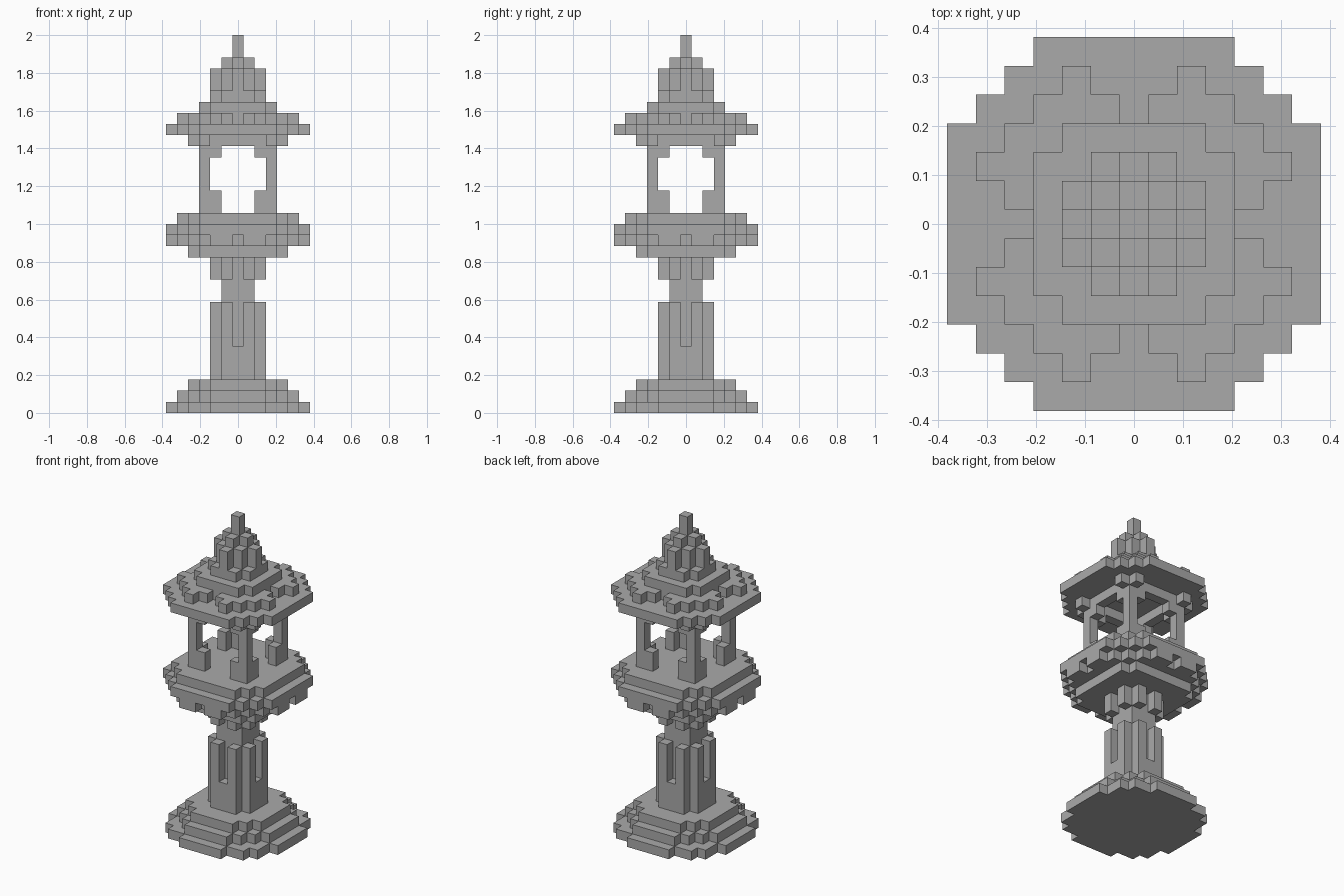
import bpy
import bmesh

if "Cube" in bpy.data.objects:
    bpy.data.objects.remove(bpy.data.objects["Cube"], do_unlink=True)

U = 2 / 34   # block size
R = range(-6, 7)

stone = bpy.data.materials.new("grey_stone")
stone.use_nodes = True
GREY = (0.4, 0.4, 0.4, 1)
stone.diffuse_color = GREY
stone.node_tree.nodes["Principled BSDF"].inputs["Base Color"].default_value = GREY


def build(name, layers):
    """Stack blocks: each layer is (bottom, top, rule); the rule takes the
    larger and smaller distance from the axis, so it repeats on all sides."""
    cells = set()
    for low, high, rule in layers:
        for x in R:
            for y in R:
                a, b = max(abs(x), abs(y)), min(abs(x), abs(y))
                if rule(a, b):
                    cells.update((x, y, z) for z in range(low, high))
    bm = bmesh.new()
    verts = {}

    def corner(p):
        if p not in verts:
            verts[p] = bm.verts.new(((p[0] - 0.5) * U, (p[1] - 0.5) * U, p[2] * U))
        return verts[p]

    # only the outer sides of the blocks become faces
    for cell in cells:
        for axis in range(3):
            for side in (0, 1):
                near = list(cell)
                near[axis] += 2 * side - 1
                if tuple(near) in cells:
                    continue
                quad = []
                for i, j in ((0, 0), (1, 0), (1, 1), (0, 1)):
                    p = list(cell)
                    p[axis] += side
                    p[(axis + 1) % 3] += i
                    p[(axis + 2) % 3] += j
                    quad.append(corner(tuple(p)))
                bm.faces.new(quad if side else quad[::-1])
    mesh = bpy.data.meshes.new(name)
    bm.to_mesh(mesh)
    bm.free()
    mesh.materials.append(stone)
    bpy.context.collection.objects.link(bpy.data.objects.new(name, mesh))


def disc(r):
    return lambda a, b: a * a + b * b <= r * r


def octagon(size, total):
    return lambda a, b: a <= size and a + b <= total


# Stepped round base
build("base", [(0, 1, disc(6.5)), (1, 2, disc(5.5)), (2, 3, disc(4.5))])

# Column with a groove up the middle of each side
build("column", [
    (3, 6, octagon(2, 3)),
    (6, 10, lambda a, b: a <= 1 or (a, b) == (2, 1)),
    (10, 14, octagon(1, 2)),
])
build("column_brackets", [(12, 14, lambda a, b: (a, b) == (2, 1))])

# Platform under the light chamber
build("platform", [
    (14, 15, octagon(4, 7)),
    (15, 16, lambda a, b: a <= 6 and a + b <= 8 and (a, b) != (6, 0)),
    (16, 17, octagon(6, 9)),
    (17, 18, octagon(5, 8)),
])

# Corner posts with feet and braces
build("chamber_posts", [
    (18, 24, lambda a, b: (a, b) == (3, 3)),
    (18, 20, lambda a, b: (a, b) == (3, 2)),
    (23, 24, lambda a, b: (a, b) == (3, 2)),
])
build("chamber_beams", [(24, 25, lambda a, b: a == 3 or (a, b) == (4, 3))])

# Roof with ribbed upper tiers
build("roof", [
    (25, 26, octagon(6, 9)),
    (26, 27, lambda a, b: (a <= 4 and a + b <= 7 and (a, b) != (4, 0)) or (a, b) == (5, 2)),
    (27, 28, octagon(3, 5)),
])

# Finial
build("finial", [
    (28, 29, octagon(2, 3)),
    (29, 31, lambda a, b: a <= 1 or (a, b) == (2, 0)),
    (31, 32, octagon(1, 1)),
    (32, 34, octagon(0, 0)),
])
